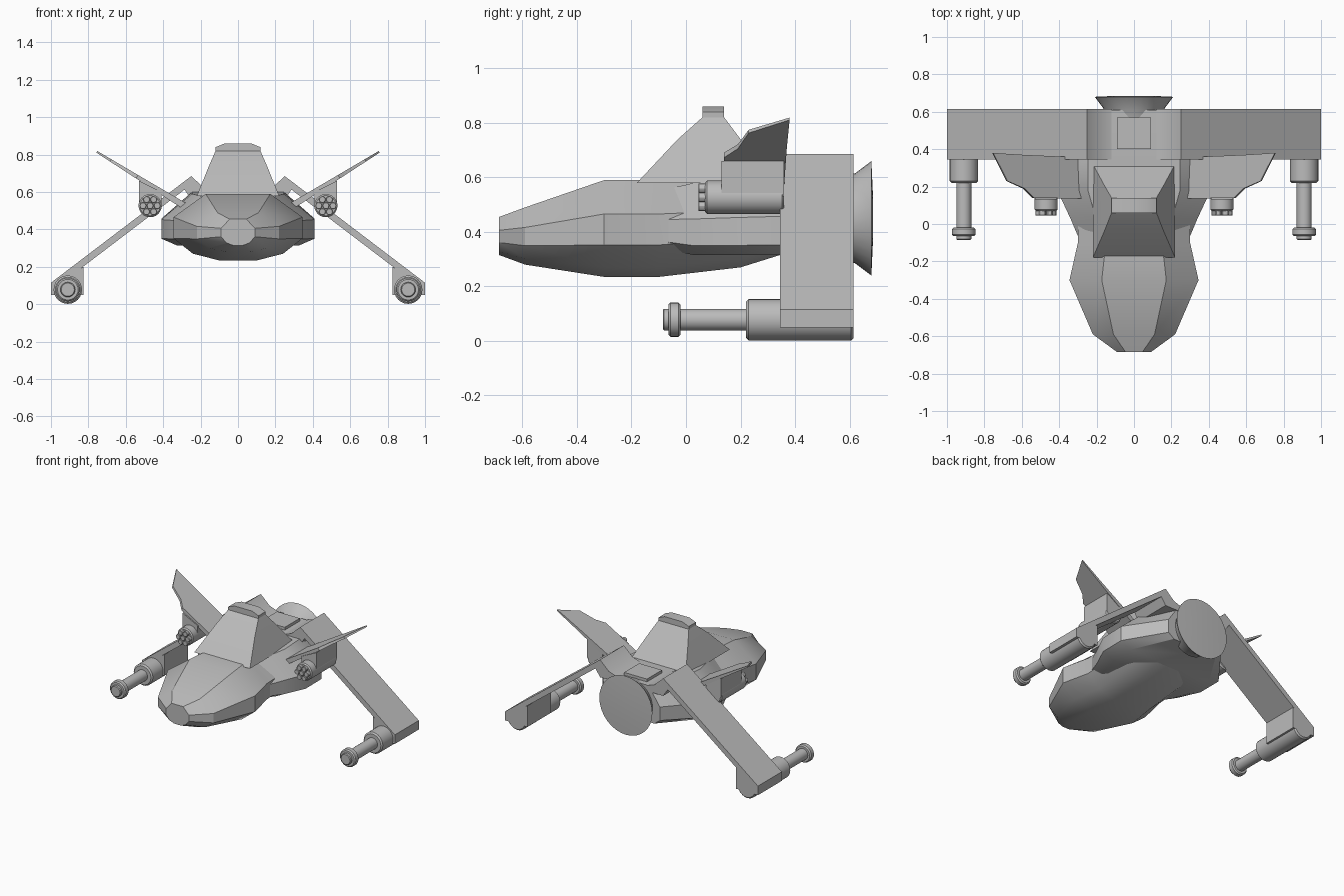
import bpy, bmesh, math
from mathutils import Vector

cube = bpy.data.objects.get("Cube")
if cube:
    bpy.data.objects.remove(cube, do_unlink=True)

grey = bpy.data.materials.new("hull_grey")
grey.use_nodes = True
grey.diffuse_color = (.5, .5, .5, 1)
shader = grey.node_tree.nodes["Principled BSDF"]
shader.inputs["Base Color"].default_value = grey.diffuse_color


def loft(name, rings, mirror=False, sharp_angle=30):
    """Skin closed rings of equal length, cap both ends and shade the result."""
    bm = bmesh.new()
    loops = [[bm.verts.new(point) for point in ring] for ring in rings]
    for near, far in zip(loops, loops[1:]):
        for i in range(len(near)):
            bm.faces.new((near[i - 1], near[i], far[i], far[i - 1]))
    bm.faces.new(loops[0])
    bm.faces.new(loops[-1])
    bmesh.ops.recalc_face_normals(bm, faces=bm.faces)
    mesh = bpy.data.meshes.new(name)
    bm.to_mesh(mesh)
    bm.free()
    mesh.materials.append(grey)
    part = bpy.data.objects.new(name, mesh)
    bpy.context.collection.objects.link(part)
    bpy.ops.object.select_all(action='DESELECT')
    part.select_set(True)
    bpy.context.view_layer.objects.active = part
    bpy.ops.object.shade_smooth_by_angle(angle=math.radians(sharp_angle))
    if mirror:
        part.modifiers.new("Mirror", 'MIRROR').use_mirror_merge = False


def hull(name, section, stations):
    """Scale one half section, given in fractions, to each station along y."""
    rings = []
    for y, half_width, bottom, top in stations:
        half = [(u * half_width, bottom + v * (top - bottom)) for u, v in section]
        left = [(x, y, z) for x, z in half]
        right = [(-x, y, z) for x, z in reversed(half)]
        rings.append(left + right)
    loft(name, rings)


def slab(name, levels):
    """Stack rectangles of a given height, half width, front and back."""
    rings = []
    for z, half_width, front, back in levels:
        rings.append([(-half_width, front, z), (half_width, front, z),
                      (half_width, back, z), (-half_width, back, z)])
    loft(name, rings)


def prism(name, profile, front, back):
    """Extrude an x-z profile along y on both sides of the model."""
    rings = [[(x, y, z) for x, z in profile] for y in (front, back)]
    loft(name, rings, mirror=True)


def turned(name, centre, steps, sides=24, mirror=True):
    """Turn a profile of y and radius steps about an axis along y."""
    rings = []
    for y, radius in steps:
        ring = []
        for i in range(sides):
            turn = math.tau * i / sides
            ring.append((centre.x + radius * math.cos(turn), y,
                         centre.z + radius * math.sin(turn)))
        rings.append(ring)
    loft(name, rings, mirror)


def cylinder(name, centre, radius, front, back, sides=24):
    """Round bar whose rims are slightly bevelled."""
    rim = radius / 8
    turned(name, centre, [(front, radius - rim), (front + rim, radius),
                          (back - rim, radius), (back, radius - rim)], sides)


# Front hull
hull("front_hull",
     section=[(.5, 1), (1, .65), (1, .33), (.7, .1), (.3, 0)],
     stations=[(-.685, .09, .315, .455),
               (-.59, .22, .28, .49),
               (-.3, .345, .235, .59),
               (-.1, .3, .235, .59),
               (.2, .3, .27, .59),
               (.36, .28, .32, .59)])

# Rear hull, wide at the shoulders and tapering to the engine
hull("rear_hull",
     section=[(.6, 1), (1, .5), (1, .13), (.8, 0)],
     stations=[(-.1, .285, .34, .55),
               (.03, .34, .315, .58),
               (.18, .41, .315, .59),
               (.36, .41, .315, .6),
               (.61, .22, .34, .6)])

# Canopy with its raised cap, and the hatch behind it
slab("canopy", [(.58, .22, -.18, .32), (.74, .155, -.03, .2), (.82, .12, .06, .14)])
slab("canopy_cap", [(.81, .12, .06, .14), (.84, .12, .06, .14), (.86, .07, .06, .14)])
slab("rear_hatch", [(.59, .09, .4, .57), (.62, .09, .4, .57)])

# Engine dish, flaring backwards
turned("engine_dish", Vector((0, 0, .45)),
       [(.56, .15), (.62, .165), (.68, .21), (.685, .1)], sides=32, mirror=False)

# Main wings sloping down, with folded roots and tip mounts
wing_front, wing_back = .345, .615
prism("wing", [(.25, .685), (1, .115), (1, .07), (.25, .64)], wing_front, wing_back)
prism("wing_root", [(.25, .685), (.29, .62), (.25, .56), (.12, .56), (.12, .6), (.18, .62)],
      wing_front, wing_back)
prism("wing_tip_mount", [(.825, .2), (1, .1), (1, .05), (.825, .05)], wing_front, wing_back)

# Wing tip guns
gun = Vector((.91, 0, .078))
cylinder("gun_housing", gun, radius=.076, front=.22, back=wing_back)
cylinder("gun_barrel", gun, radius=.04, front=-.03, back=.23)
cylinder("gun_muzzle", gun, radius=.063, front=-.065, back=-.02)
cylinder("gun_tip", gun, radius=.04, front=-.085, back=-.06)

# Upper fins with a stepped leading edge, lying on a rising plane
fin_root, fin_tip = .27, .755
fin_outline = [(fin_root, .135), (.54, .14), (.59, .19), (.68, .23), (fin_tip, .38),
               (.6, .37), (fin_root, .355)]
fin_normal = Vector((-.5, 0, .85))


def fin_skin(side):
    """One face of the fin, thinning towards its tip."""
    skin = []
    for x, y in fin_outline:
        reach = (x - fin_root) / (fin_tip - fin_root)
        middle = Vector((x, y, .515 + reach * .3))
        half_thickness = .018 - .013 * reach
        skin.append(middle + side * half_thickness * fin_normal)
    return skin


loft("upper_fin", [fin_skin(-1), fin_skin(1)], mirror=True)

# Rotary gun pods hanging under the fins
pod = Vector((.47, 0, .527))
pod_front, pod_back = .07, .36
cylinder("pod_housing", pod, radius=.062, front=pod_front, back=pod_back)
prism("pod_mount", [(.41, .53), (.53, .53), (.53, .66), (.41, .6)], .13, pod_back)
barrel_count = 6
barrel_radius = .018
barrel_size = dict(radius=barrel_radius, front=.045, back=pod_front + barrel_radius, sides=12)
cylinder("pod_centre_barrel", pod, **barrel_size)
for i in range(barrel_count):
    turn = math.tau * i / barrel_count
    offset = Vector((math.cos(turn), 0, math.sin(turn))) * barrel_radius * 2.1
    cylinder(f"pod_outer_barrel_{i}", pod + offset, **barrel_size)
